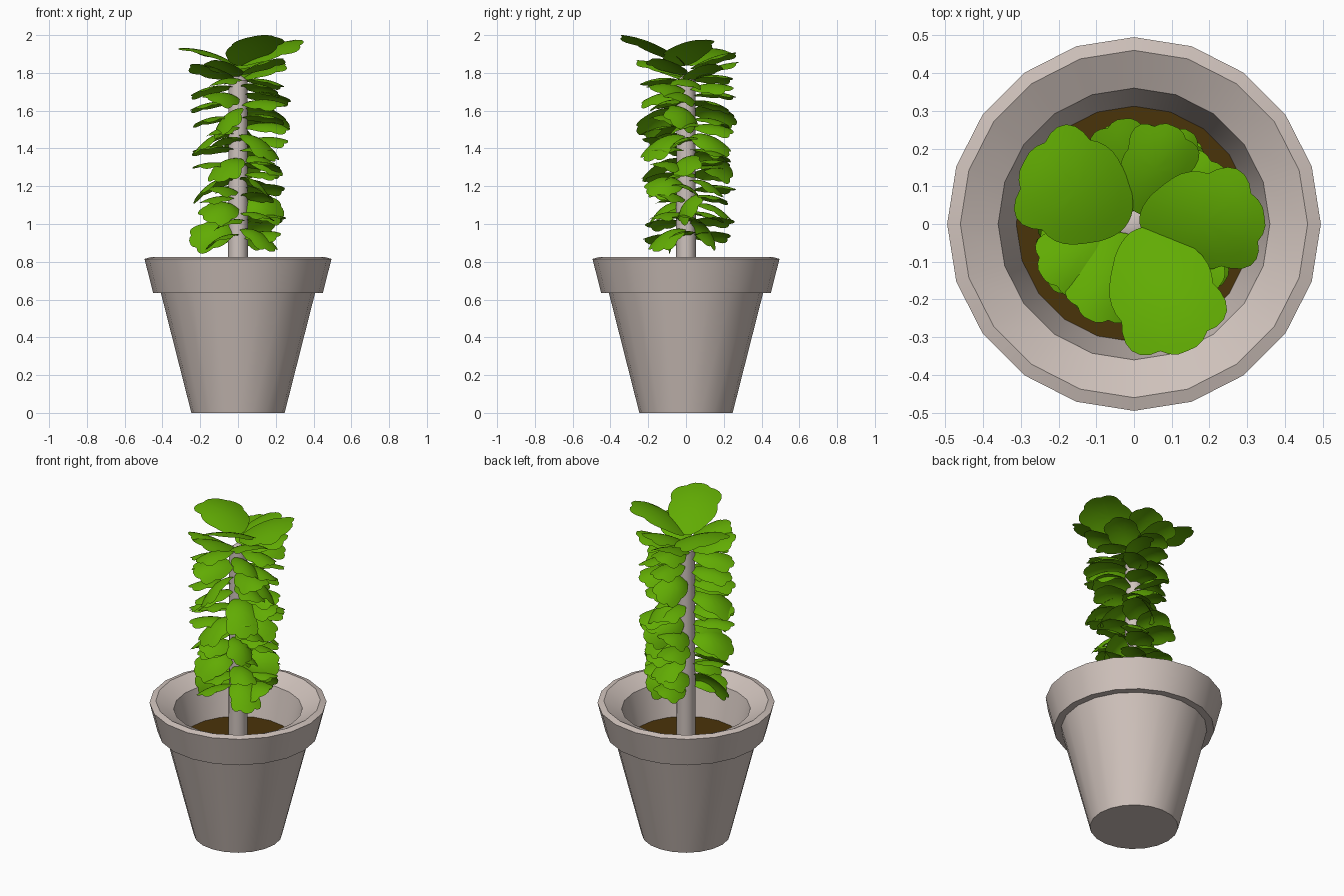
import bpy, bmesh, math, random
from mathutils import Matrix, Vector

if "Cube" in bpy.data.objects:
    bpy.data.objects.remove(bpy.data.objects["Cube"])

random.seed(11)


def material(name, rgb):
    m = bpy.data.materials.new(name)
    m.diffuse_color = (*rgb, 1)
    m.use_nodes = True
    m.node_tree.nodes["Principled BSDF"].inputs["Base Color"].default_value = m.diffuse_color
    return m


CLAY = material("grey_clay", (0.62, 0.535, 0.495))
BARK = material("pale_bark", (0.62, 0.545, 0.51))
SOIL = material("brown_soil", (0.068, 0.033, 0.003))
LEAF = material("leaf_green", (0.12, 0.41, 0.001))


def finish(name, bm, mat, angle=35):
    me = bpy.data.meshes.new(name)
    bm.to_mesh(me)
    bm.free()
    me.materials.append(mat)
    ob = bpy.data.objects.new(name, me)
    bpy.context.collection.objects.link(ob)
    bpy.ops.object.select_all(action='DESELECT')
    ob.select_set(True)
    bpy.context.view_layer.objects.active = ob
    bpy.ops.object.shade_smooth_by_angle(angle=math.radians(angle))
    return ob


def lathe(name, profile, sides, mat):
    bm = bmesh.new()
    vs = [bm.verts.new((r, 0, z)) for r, z in profile]
    es = [bm.edges.new(p) for p in zip(vs, vs[1:])]
    bmesh.ops.spin(bm, geom=vs + es, axis=(0, 0, 1), cent=(0, 0, 0),
                   angle=math.tau, steps=sides)
    bmesh.ops.remove_doubles(bm, verts=bm.verts[:], dist=1e-4)
    bmesh.ops.recalc_face_normals(bm, faces=bm.faces[:])
    return finish(name, bm, mat)


# Pot with a stepped rim and sloping inner lip, closed under the soil
lathe("pot", [(0, 0), (0.247, 0), (0.408, 0.634), (0.449, 0.634), (0.495, 0.815),
              (0.46, 0.825), (0.36, 0.775), (0.31, 0.57), (0, 0.56)], 20, CLAY)
# Soil disc
lathe("soil", [(0, 0.582), (0.312, 0.582), (0.309, 0.567), (0, 0.565)], 20, SOIL)
# Trunk
lathe("trunk", [(0, 0.57), (0.053, 0.57), (0.05, 1.76), (0, 1.8)], 12, BARK)


def add_leaf(bm, az, z0, length, width, rise, droop, cup, roll, r0=0.03):
    """Round leaf with a smooth narrow base and a scalloped outer edge."""
    spokes, rings = 42, 4
    place = (Matrix.Rotation(az, 4, 'Z') @ Matrix.Translation((r0, 0, z0))
             @ Matrix.Rotation(roll, 4, 'X'))

    def vert(k, i):
        a = math.tau * i / spokes
        outer = max(0, min(1, 0.75 + math.cos(a)))
        edge = (1 - 0.13 * outer * (1 - abs(math.cos(3.5 * a)))
                + 0.08 * outer * abs(math.sin(2 * a)))
        q = edge * k / rings
        s = 0.5 + 0.5 * q * math.cos(a)
        y = 0.5 * width * q * math.sin(a) * (0.75 + 0.4 * s)
        z = length * (rise * s - droop * s * s) - cup * y * y / width
        return bm.verts.new(place @ Vector((length * s, y, z)))

    mid = vert(0, 0)
    prev = None
    for k in range(1, rings + 1):
        ring = [vert(k, i) for i in range(spokes)]
        for i in range(spokes):
            j = (i + 1) % spokes
            if prev:
                bm.faces.new((prev[i], ring[i], ring[j], prev[j]))
            else:
                bm.faces.new((mid, ring[i], ring[j]))
        prev = ring


# Three big crown leaves: direction, length, width, rise, roll
bm = bmesh.new()
for deg, ln, wd, rise, roll in [(152, 0.32, 0.31, 0.62, 0.12),
                                (8, 0.33, 0.29, 0.74, 0.22),
                                (-67, 0.35, 0.30, 0.80, 0.0)]:
    add_leaf(bm, math.radians(deg), 1.81, ln, wd, rise, 0.34, 0.35, roll, 0.015)
top = max(v.co.z for v in bm.verts)
bmesh.ops.translate(bm, verts=bm.verts[:], vec=(0, 0, 2.0 - top))
# Medium leaves just below the crown
for deg, z in ((68, 1.82), (96, 1.77), (212, 1.76), (245, 1.78), (-35, 1.79), (30, 1.76)):
    add_leaf(bm, math.radians(deg), z, 0.25, 0.2, 0.65, 0.3, 0.6,
             random.uniform(-0.2, 0.2))
finish("crown_leaves", bm, LEAF, 60)

# Three columns of small leaves up the trunk
for name, deg in (("back_leaves", 76), ("left_leaves", 224), ("right_leaves", -22)):
    bm = bmesh.new()
    count = 21
    for n in range(count):
        t = n / (count - 1)
        az = math.radians(deg + (-1) ** n * 17 + random.uniform(-9, 9))
        hanging = n % 3 == 1 and t < 0.85        # every third leaf hangs steeply
        length = random.uniform(0.18, 0.23) + 0.03 * t
        add_leaf(bm, az, 0.93 + 0.83 * t, length,
                 random.uniform(0.15, 0.18) + 0.02 * hanging,
                 random.uniform(0.2, 0.5), 0.8 if hanging else 0.4, 0.7,
                 random.uniform(-1.0, 1.0) if hanging else random.uniform(-0.4, 0.4))
    finish(name, bm, LEAF, 60)
